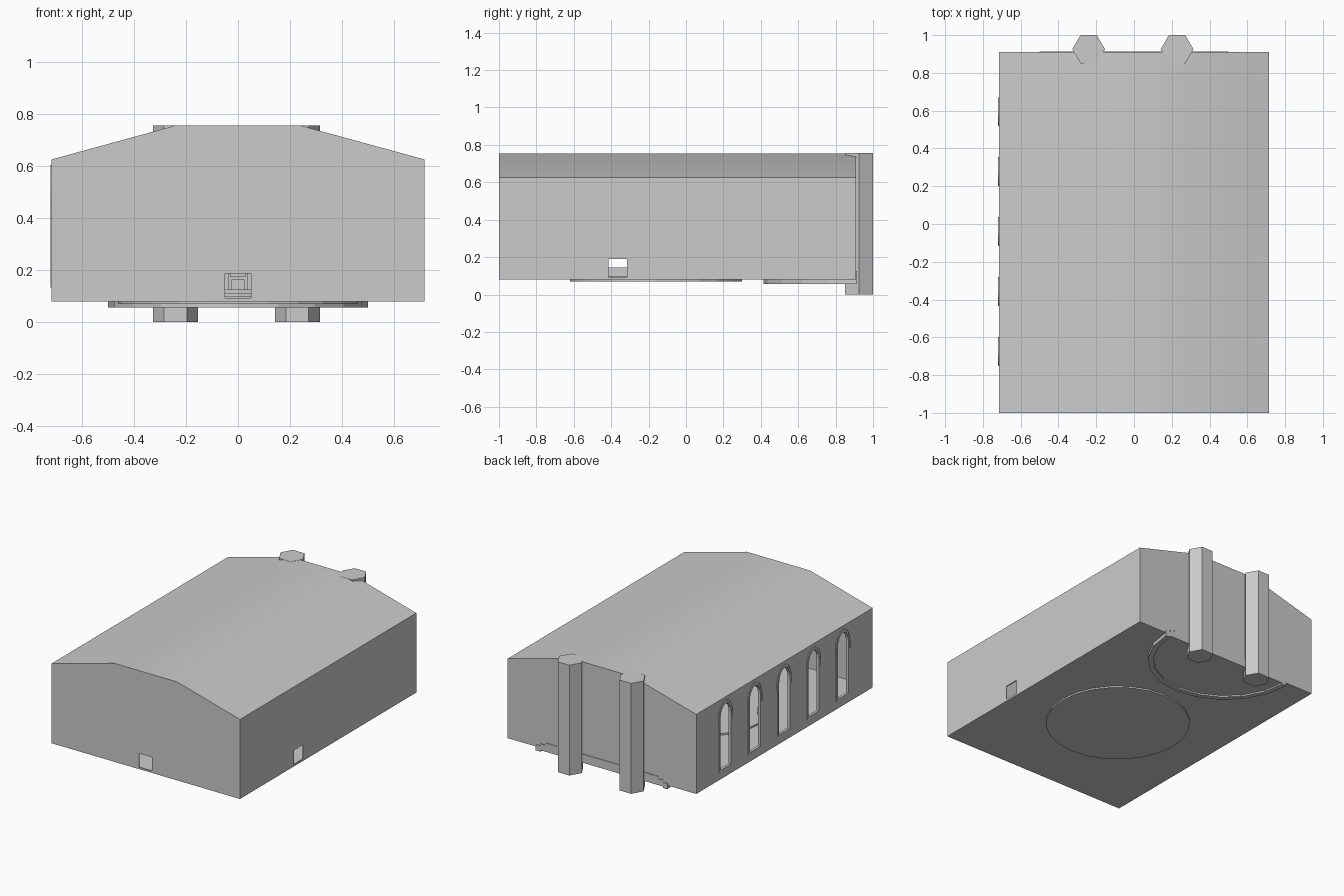
import bpy, bmesh, math
from mathutils import Matrix, Vector

if "Cube" in bpy.data.objects:
    bpy.data.objects.remove(bpy.data.objects["Cube"])


def make_object(name, bm):
    bmesh.ops.recalc_face_normals(bm, faces=bm.faces)
    me = bpy.data.meshes.new(name)
    bm.to_mesh(me)
    bm.free()
    ob = bpy.data.objects.new(name, me)
    bpy.context.collection.objects.link(ob)
    return ob


def prism(name, pts, depth):
    """Extrude a closed outline of 3D points along the depth vector."""
    bm = bmesh.new()
    face = bm.faces.new([bm.verts.new(p) for p in pts])
    res = bmesh.ops.extrude_face_region(bm, geom=[face], use_keep_orig=True)
    verts = [v for v in res["geom"] if isinstance(v, bmesh.types.BMVert)]
    bmesh.ops.translate(bm, verts=verts, vec=depth)
    return make_object(name, bm)


def add_box(bm, x0, x1, y0, y1, z0, z1):
    m = Matrix.Translation(((x0 + x1) / 2, (y0 + y1) / 2, (z0 + z1) / 2))
    m = m @ Matrix.Diagonal((x1 - x0, y1 - y0, z1 - z0, 1))
    bmesh.ops.create_cube(bm, size=1, matrix=m)


def arc(cx, cy, r, a0, a1, n):
    return [(cx + r * math.cos(math.radians(a0 + (a1 - a0) * i / n)),
             cy + r * math.sin(math.radians(a0 + (a1 - a0) * i / n)))
            for i in range(n + 1)]


# Hall shell: gabled profile with flat ridge, run front to back
W, Y0, Y1 = 0.715, -1.0, 0.91
profile = [(-W, 0.08), (W, 0.08), (W, 0.625), (0.24, 0.755), (-0.24, 0.755), (-W, 0.625)]
hall = prism("hall_shell", [(x, Y0, z) for x, z in profile], (0, Y1 - Y0, 0))
bpy.context.view_layer.objects.active = hall
hall.select_set(True)
bpy.ops.object.shade_smooth_by_angle(angle=math.radians(30))
hall.select_set(False)
solid = hall.modifiers.new("thickness", "SOLIDIFY")
solid.thickness = 0.012
solid.offset = -1


def cut(cutter):
    cutter.hide_render = True
    cutter.hide_viewport = False
    cutter.display_type = 'WIRE'
    mod = hall.modifiers.new(cutter.name, "BOOLEAN")
    mod.object = cutter
    mod.operation = 'DIFFERENCE'
    mod.solver = 'EXACT'
    return cutter


# Door openings in the front and right walls
cutters = []
bm = bmesh.new()
add_box(bm, -0.05, 0.05, -1.05, -0.95, 0.093, 0.187)
cutters.append(cut(make_object("front_door_cutter", bm)))
bm = bmesh.new()
add_box(bm, 0.67, 0.76, -0.415, -0.315, 0.093, 0.19)
cutters.append(cut(make_object("side_door_cutter", bm)))


# Arched windows along the left wall
def arch(yc, half, bottom, spring, top):
    """Gothic-leaning arch outline in the y, z plane."""
    head = [(yc + half * math.cos(a), spring + (top - spring) * math.sin(a))
            for a in [math.pi * i / 8 for i in range(9)]]
    return [(yc - half, bottom), (yc + half, bottom)] + head


for i in range(5):
    yc = 0.595 - 0.3175 * i
    inner = arch(yc, 0.058, 0.145, 0.5, 0.582)
    outer = arch(yc, 0.070, 0.133, 0.5, 0.598)
    cutters.append(cut(prism("window_cutter", [(-0.76, y, z) for y, z in inner], (0.1, 0, 0))))
    # frame strip around the opening
    bm = bmesh.new()
    loops = [[bm.verts.new((x, y, z)) for y, z in o]
             for x, o in ((-0.719, inner), (-0.719, outer), (-0.70, outer), (-0.70, inner))]
    n = len(inner)
    for a in range(4):
        p, q = loops[a], loops[(a + 1) % 4]
        for k in range(n):
            bm.faces.new((p[k], p[(k + 1) % n], q[(k + 1) % n], q[k]))
    bmesh.ops.remove_doubles(bm, verts=bm.verts, dist=1e-5)
    make_object("window_frame", bm)
    # hood moulding over the arch head
    a = arch(yc, 0.070, 0.45, 0.5, 0.598)[1:] + [(yc - 0.07, 0.45)]
    b = arch(yc, 0.076, 0.45, 0.5, 0.604)[1:] + [(yc - 0.076, 0.45)]
    prism("window_hood", [(-0.72, y, z) for y, z in b + a[::-1]], (0.01, 0, 0))

# Bake the openings, then drop the cutters
dg = bpy.context.evaluated_depsgraph_get()
cut_mesh = bpy.data.meshes.new_from_object(hall.evaluated_get(dg))
hall.modifiers.clear()
hall.data = cut_mesh
for c in cutters:
    bpy.data.objects.remove(c)

# Hexagonal columns through the back wall
for x in (-0.24, 0.228):
    prism("column", [(px, py, 0) for px, py in arc(x, 0.925, 0.0866, 0, 300, 5)], (0, 0, 0.756))

# Half-round stepped platform at the back
YB = 0.914
ring = arc(0, YB, 0.5, 180, 360, 10) + arc(0, YB, 0.465, 360, 180, 10)
prism("platform_lower_rim", [(x, y, 0.056) for x, y in ring], (0, 0, 0.039))
for name, r, z0, z1 in (("platform_middle", 0.465, 0.066, 0.11),
                        ("platform_top", 0.43, 0.07, 0.125)):
    prism(name, [(x, y, z0) for x, y in arc(0, YB, r, 180, 360, 10)], (0, 0, z1 - z0))

# Round floor slab
prism("round_floor", [(x, y, 0.07) for x, y in arc(0, -0.16, 0.46, 0, 345, 23)], (0, 0, 0.028))


# Seats: one large on the platform, the rest around the round floor
def seat(name, loc, angle, s):
    bm = bmesh.new()
    add_box(bm, -0.025, 0.025, -0.025, 0.025, 0.025, 0.034)
    add_box(bm, -0.025, 0.025, 0.018, 0.025, 0.034, 0.07)
    for sx in (-1, 1):
        add_box(bm, sx * 0.022 - 0.003, sx * 0.022 + 0.003, -0.025, 0.018, 0.034, 0.05)
        for sy in (-1, 1):
            add_box(bm, sx * 0.021 - 0.004, sx * 0.021 + 0.004,
                    sy * 0.021 - 0.004, sy * 0.021 + 0.004, 0, 0.025)
    bm.transform(Matrix.Translation(loc) @ Matrix.Rotation(angle, 4, 'Z') @ Matrix.Scale(s, 4))
    make_object(name, bm)


seat("main_seat", Vector((0, 0.75, 0.125)), 0, 1.5)
for i in range(12):
    a = math.radians(15 + 30 * i)
    seat("seat", Vector((0.41 * math.cos(a), -0.16 + 0.41 * math.sin(a), 0.098)), a - math.pi / 2, 1.0)
